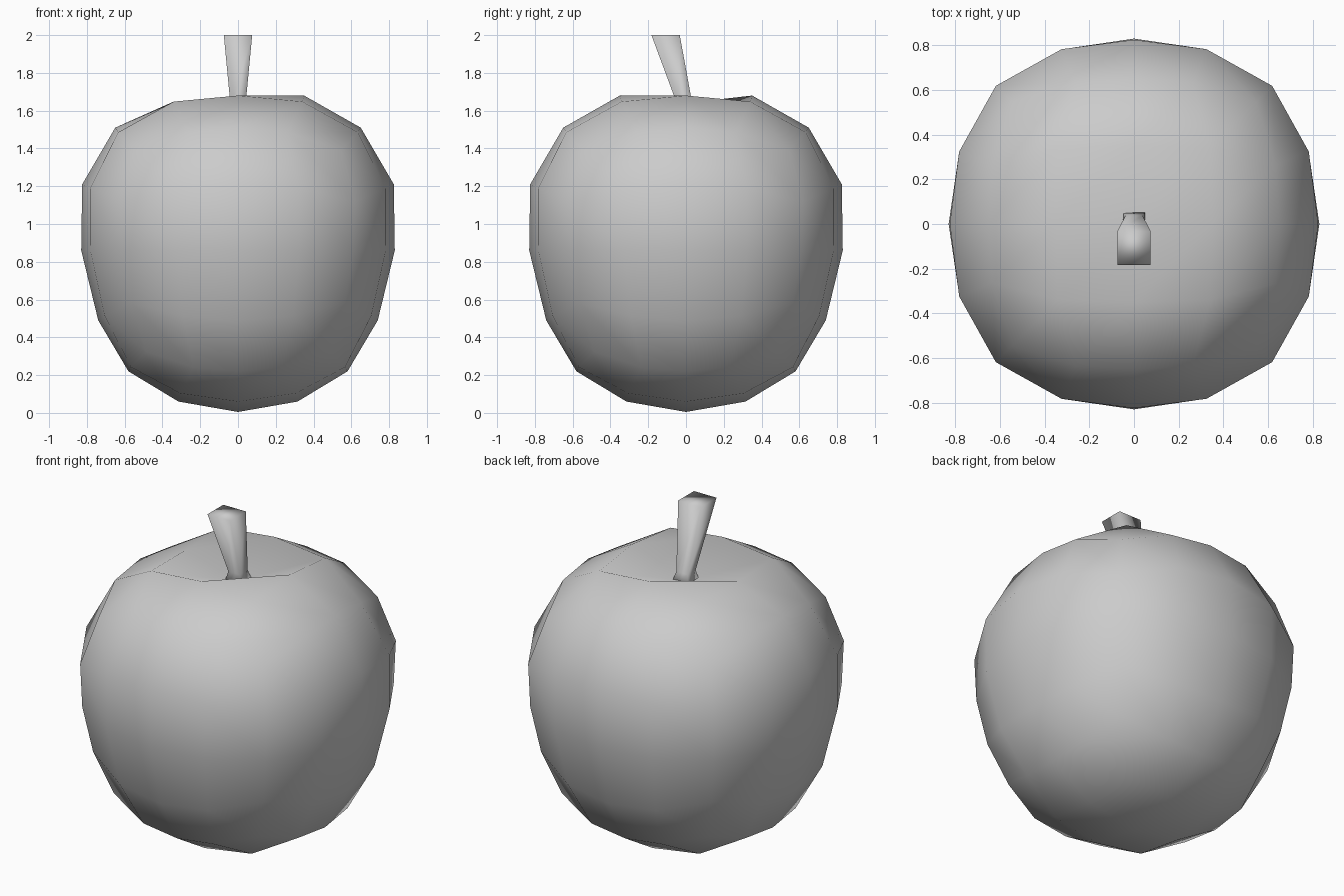
import bpy, bmesh, math

if "Cube" in bpy.data.objects:
    bpy.data.objects.remove(bpy.data.objects["Cube"])

# (radius, height) every 22.5 degrees, from the dip at the top down to the base
PROFILE = [(0, 1.55), (.35, 1.68), (.65, 1.51), (.825, 1.21), (.83, .86),
           (.74, .49), (.58, .22), (.315, .06), (0, .005)]


def profile_at(angle):
    """Smooth curve through the profile points."""
    t = angle / (math.pi / 8)
    i = min(int(t + 1e-5), 7)
    t = max(t - i, 0)
    pts = [(-PROFILE[1][0], PROFILE[1][1])] + PROFILE + [(-PROFILE[7][0], PROFILE[7][1])]
    a, b, c, d = pts[i:i + 4]
    return [.5 * (2 * q + (r - p) * t + (2 * p - 5 * q + 4 * r - s) * t * t
                  + (3 * q - p - 3 * r + s) * t ** 3)
            for p, q, r, s in zip(a, b, c, d)]


def finish(bm, name):
    bmesh.ops.recalc_face_normals(bm, faces=bm.faces)
    for f in bm.faces:
        f.smooth = True
    mesh = bpy.data.meshes.new(name)
    bm.to_mesh(mesh)
    bm.free()
    obj = bpy.data.objects.new(name, mesh)
    bpy.context.collection.objects.link(obj)
    return obj


# Fruit: gridded cube wrapped onto the profile, slightly square in plan
bm = bmesh.new()
bmesh.ops.create_cube(bm, size=2)
bmesh.ops.subdivide_edges(bm, edges=bm.edges[:], cuts=3, use_grid_fill=True)
for v in bm.verts:
    x, y, z = (math.tan(math.pi / 4 * c) for c in v.co)
    phi = math.atan2(y, x)
    r, h = profile_at(math.atan2(math.hypot(x, y), z))
    r *= 1 + .04 * math.sin(2 * phi) ** 2
    v.co = (r * math.cos(phi), r * math.sin(phi), h)
    # one rim point sits a little lower
    if v.co.x < -.3 and abs(v.co.y) < .05 and h > 1.65:
        v.co.z -= .04
finish(bm, "fruit")

# Stem: square rings (half width, y centre, height), leaning forward
bm = bmesh.new()
rings = []
for half, yc, z in [(.056, .004, 1.54), (.038, 0, 1.61), (.075, -.108, 2.0)]:
    rings.append([bm.verts.new((sx * half, yc + sy * half, z))
                  for sx, sy in ((-1, -1), (1, -1), (1, 1), (-1, 1))])
for lo, hi in zip(rings, rings[1:]):
    for i in range(4):
        j = (i + 1) % 4
        bm.faces.new((lo[i], lo[j], hi[j], hi[i]))
bm.faces.new(rings[0])
bm.faces.new(rings[-1])
finish(bm, "stem")
